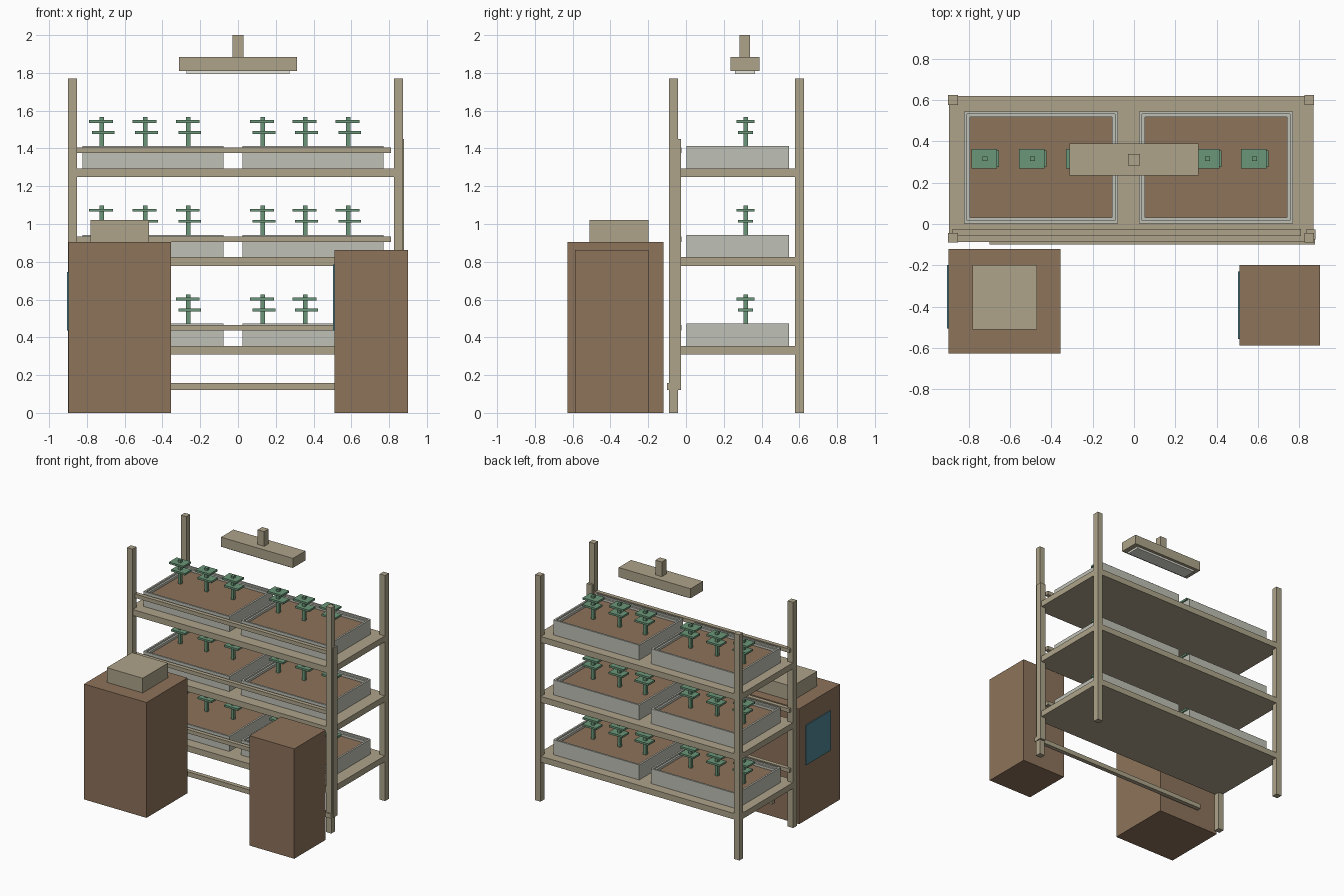
import bpy
import bmesh
from mathutils import Vector

cube = bpy.data.objects.get("Cube")
if cube:
    bpy.data.objects.remove(cube, do_unlink=True)


def material(name, rgb):
    lin = [((c / 255 + 0.055) / 1.055) ** 2.4 for c in rgb] + [1]
    m = bpy.data.materials.new(name)
    m.use_nodes = True
    m.diffuse_color = lin
    m.node_tree.nodes["Principled BSDF"].inputs["Base Color"].default_value = lin
    return m


BEIGE = material("beige frame", (174, 164, 138))
BROWN = material("brown wood and soil", (141, 115, 91))
GREY = material("pale grey tray", (191, 192, 181))
GREEN = material("leaf green", (107, 150, 120))
TEAL = material("teal panel", (80, 132, 146))
WHITE = material("lamp white", (230, 230, 220))


def add_box(bm, x, y, z):
    lo, hi = Vector((x[0], y[0], z[0])), Vector((x[1], y[1], z[1]))
    verts = bmesh.ops.create_cube(bm, size=1)["verts"]
    for v in verts:
        v.co = (lo + hi) / 2 + v.co * (hi - lo)


def finish(name, bm, *mats):
    mesh = bpy.data.meshes.new(name)
    bm.to_mesh(mesh)
    bm.free()
    for m in mats:
        mesh.materials.append(m)
    obj = bpy.data.objects.new(name, mesh)
    bpy.context.collection.objects.link(obj)
    return obj


def box(name, mat, x, y, z):
    bm = bmesh.new()
    add_box(bm, x, y, z)
    return finish(name, bm, mat)


def around(c, size):
    return (c - size / 2, c + size / 2)


def tray(name, x, y, z):
    """Open box: rim, stepped liner, then a sunken soil bed."""
    bm = bmesh.new()
    add_box(bm, x, y, z)
    bm.normal_update()
    top = max(bm.faces, key=lambda f: f.calc_center_median().z)
    for thickness, depth in ((0.02, 0), (0.0002, -0.012), (0.02, 0), (0.0002, -0.018)):
        bmesh.ops.inset_region(bm, faces=[top], thickness=thickness, depth=depth)
    top.material_index = 1
    finish(name, bm, GREY, BROWN)


def plant(name, x, y, z):
    """Square stem through two flat leaf plates."""
    bm = bmesh.new()
    add_box(bm, around(x, 0.024), around(y, 0.024), (z + 0.08, z + 0.272))
    add_box(bm, around(x + 0.008, 0.12), around(y, 0.08), (z + 0.182, z + 0.197))
    add_box(bm, around(x - 0.003, 0.125), around(y, 0.095), (z + 0.24, z + 0.255))
    finish(name, bm, GREEN)


# Rack posts
for side, x in (("right", (-0.9, -0.853)), ("left", (0.826, 0.873))):
    for end, y in (("front", (-0.09, -0.043)), ("back", (0.577, 0.624))):
        box(f"{end}_{side}_post", BEIGE, x, y, (0, 1.77))

# Shelves with trays, plants and front rails
for level, z in enumerate((0.355, 0.825, 1.295), 1):
    box(f"shelf_{level}", BEIGE, (-0.897, 0.87), (-0.086, 0.621), (z - 0.047, z))
    box(f"front_rail_{level}", BEIGE, (-0.88, 0.81), (-0.057, -0.025), (z + 0.08, z + 0.11))
    for side, x in (("right", (-0.823, -0.077)), ("left", (0.024, 0.77))):
        tray(f"{side}_tray_{level}", x, (0.002, 0.546), (z, z + 0.117))
    for i, x in enumerate((-0.722, -0.492, -0.263, 0.13, 0.355, 0.583), 1):
        plant(f"plant_{level}_{i}", x, 0.316, z)

# Water pipes
box("riser_pipe", BEIGE, (0.833, 0.88), (-0.074, -0.026), (0.12, 1.45))
box("supply_pipe", BEIGE, (-0.7, 0.876), (-0.1, -0.066), (0.122, 0.158))

# Hanging lamp
box("lamp_body", BEIGE, (-0.312, 0.312), (0.235, 0.389), (1.81, 1.885))
box("lamp_panel", WHITE, (-0.273, 0.273), (0.259, 0.365), (1.795, 1.81))
box("lamp_stem", BEIGE, (-0.028, 0.028), (0.284, 0.34), (1.885, 2.0))

# Cabinets with side panels
box("tall_cabinet", BROWN, (-0.898, -0.355), (-0.627, -0.12), (0, 0.905))
box("cabinet_top_unit", BEIGE, (-0.782, -0.47), (-0.51, -0.198), (0.905, 1.02))
box("tall_cabinet_panel", TEAL, (-0.905, -0.898), (-0.507, -0.198), (0.435, 0.747))
box("short_cabinet", BROWN, (0.511, 0.9), (-0.588, -0.198), (0, 0.862))
box("short_cabinet_panel", TEAL, (0.504, 0.511), (-0.556, -0.23), (0.435, 0.785))
